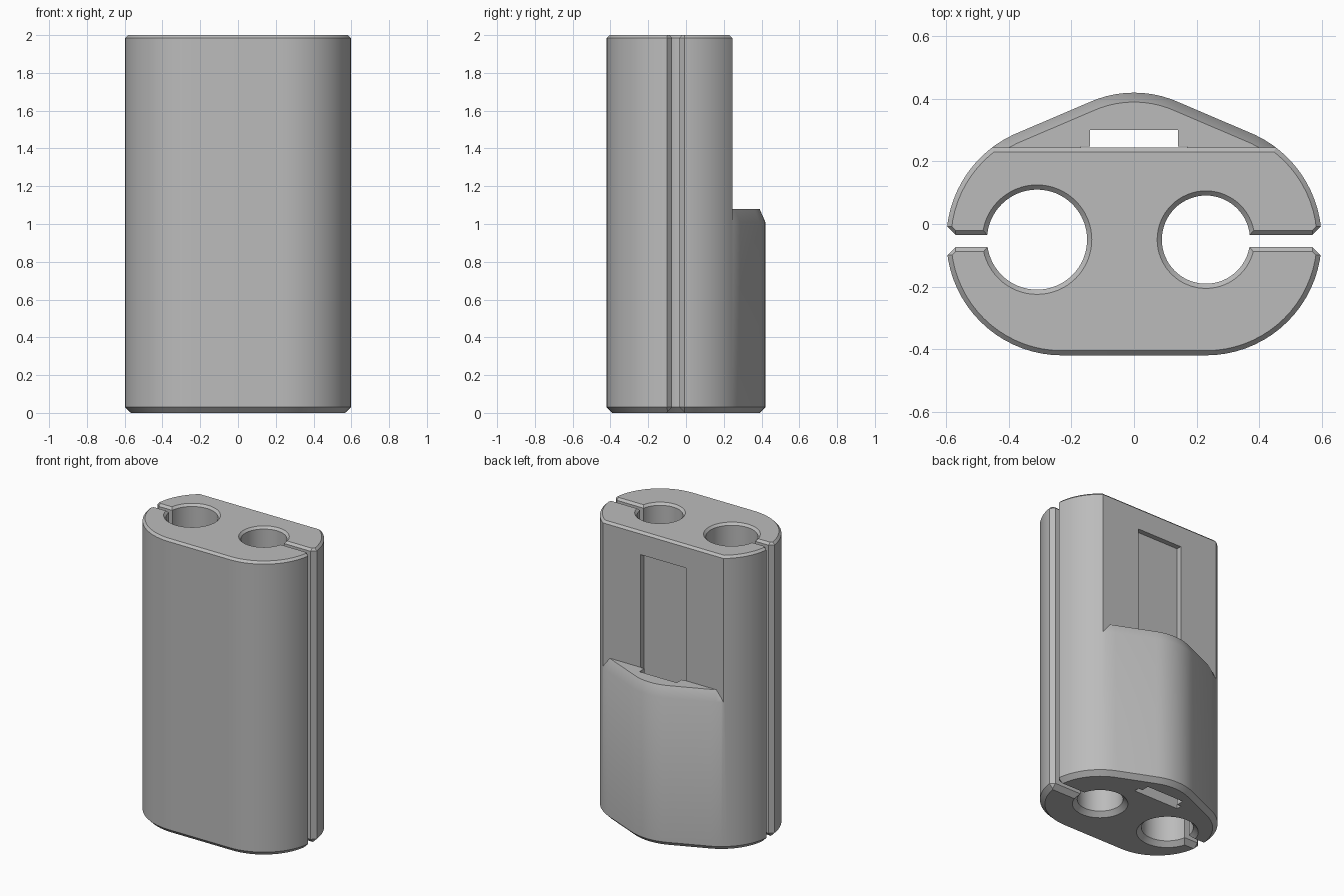
import bpy, bmesh, math
from mathutils import Vector
from mathutils.geometry import convex_hull_2d

cube = bpy.data.objects.get("Cube")
if cube:
    bpy.data.objects.remove(cube, do_unlink=True)

HEIGHT, WALL_Y, SHELF_Z = 2.0, 0.245, 1.08
LOW, TOP = 0.03, 0.015          # lower and upper chamfer sizes
BORE_Y, SLOT_Y = -0.05, -0.054

grey = bpy.data.materials.new("grey_plastic")
grey.use_nodes = True
grey.diffuse_color = (0.5, 0.5, 0.5, 1)
grey.node_tree.nodes["Principled BSDF"].inputs["Base Color"].default_value = (0.5, 0.5, 0.5, 1)


def circle(x, y, r, n=72):
    return [Vector((x + r * math.cos(math.tau * i / n), y + r * math.sin(math.tau * i / n)))
            for i in range(n)]


def loft(outline, levels):
    """Stack outline(inset) at each (z, inset) level into a closed solid."""
    bm = bmesh.new()
    rings = [[bm.verts.new((p[0], p[1], z)) for p in outline(d)] for z, d in levels]
    n = len(rings[0])
    for a, b in zip(rings, rings[1:]):
        for i in range(n):
            j = (i + 1) % n
            bm.faces.new((a[i], a[j], b[j], b[i]))
    bm.faces.new(rings[0][::-1])
    bm.faces.new(rings[-1])
    bmesh.ops.recalc_face_normals(bm, faces=bm.faces)
    return bm


def slice_off(bm, point, normal):
    """Remove everything beyond a plane and cap the cut."""
    cut = bmesh.ops.bisect_plane(bm, geom=bm.verts[:] + bm.edges[:] + bm.faces[:], dist=1e-6,
                                 plane_co=point, plane_no=normal, clear_outer=True)
    edges = [e for e in cut["geom_cut"] if isinstance(e, bmesh.types.BMEdge)]
    bmesh.ops.edgeloop_fill(bm, edges=edges)
    bmesh.ops.recalc_face_normals(bm, faces=bm.faces)


def finish(name, bm):
    mesh = bpy.data.meshes.new(name)
    bm.to_mesh(mesh)
    bm.free()
    mesh.materials.append(grey)
    ob = bpy.data.objects.new(name, mesh)
    bpy.context.collection.objects.link(ob)
    return ob


def combine(target, tool, operation):
    mod = target.modifiers.new(operation.lower(), "BOOLEAN")
    mod.operation, mod.solver, mod.object = operation, "EXACT", tool
    bpy.context.view_layer.objects.active = target
    bpy.ops.object.modifier_apply(modifier=mod.name)
    bpy.data.objects.remove(tool, do_unlink=True)


def box(x, y0, y1, z0, z1):
    return loft(lambda d: [(-x, y0), (x, y0), (x, y1), (-x, y1)], [(z0, 0), (z1, 0)])


# Rounded outline: two side arcs and a rear crown
points = circle(-0.23, BORE_Y, 0.37) + circle(0.23, BORE_Y, 0.37) + circle(0, 0.07, 0.35)
hull = [points[i] for i in convex_hull_2d(points)]
if sum(a.x * b.y - b.x * a.y for a, b in zip(hull, hull[1:] + hull[:1])) < 0:
    hull.reverse()


def body_outline(d):
    result = []
    for i, p in enumerate(hull):
        t = (hull[(i + 1) % len(hull)] - p).normalized() + (p - hull[i - 1]).normalized()
        t.normalize()
        result.append(p + Vector((-t.y, t.x)) * d)
    return result


# Full-height body with a flat back
bm = loft(body_outline, [(0, LOW), (LOW, 0), (HEIGHT - TOP, 0), (HEIGHT, TOP)])
slice_off(bm, (0, WALL_Y, 0), (0, 1, 0))
slice_off(bm, (0, WALL_Y, HEIGHT - TOP), (0, 1, 1))
body = finish("holder_body", bm)

# Lower rear bulge with chamfered shelf
bm = loft(body_outline, [(0, LOW), (LOW, 0), (SHELF_Z - 0.07, 0), (SHELF_Z, 0.03)])
slice_off(bm, (0, WALL_Y, 0), (0, -1, 0))
combine(body, finish("rear_bulge", bm), "UNION")

# Bores and side slits, flared at both ends
flare = [(-0.01, -LOW - 0.01), (LOW, 0), (HEIGHT - TOP, 0), (HEIGHT + 0.01, -TOP - 0.01)]
for side, x, r in ((-1, 0.31, 0.16), (1, 0.23, 0.141)):
    bore = loft(lambda d: circle(side * x, BORE_Y, r - d, 64), flare)
    combine(body, finish("bore_cutter", bore), "DIFFERENCE")

    def slit_outline(d):
        h = 0.019 - d
        half = [(x, h), (0.57, h), (0.65, h + 0.08)]
        return [(side * a, SLOT_Y - b) for a, b in half] + \
               [(side * a, SLOT_Y + b) for a, b in reversed(half)]
    combine(body, finish("slit_cutter", loft(slit_outline, flare)), "DIFFERENCE")

# Recessed back panel and the through slot in the shelf
combine(body, finish("panel_cutter", box(0.17, 0.21, WALL_Y + 0.002, -0.1, 1.845)), "DIFFERENCE")
combine(body, finish("strap_cutter", box(0.14, 0.23, 0.3, -0.1, 1.2)), "DIFFERENCE")

bpy.ops.object.select_all(action="DESELECT")
body.select_set(True)
bpy.context.view_layer.objects.active = body
bpy.ops.object.shade_smooth_by_angle(angle=math.radians(25))
